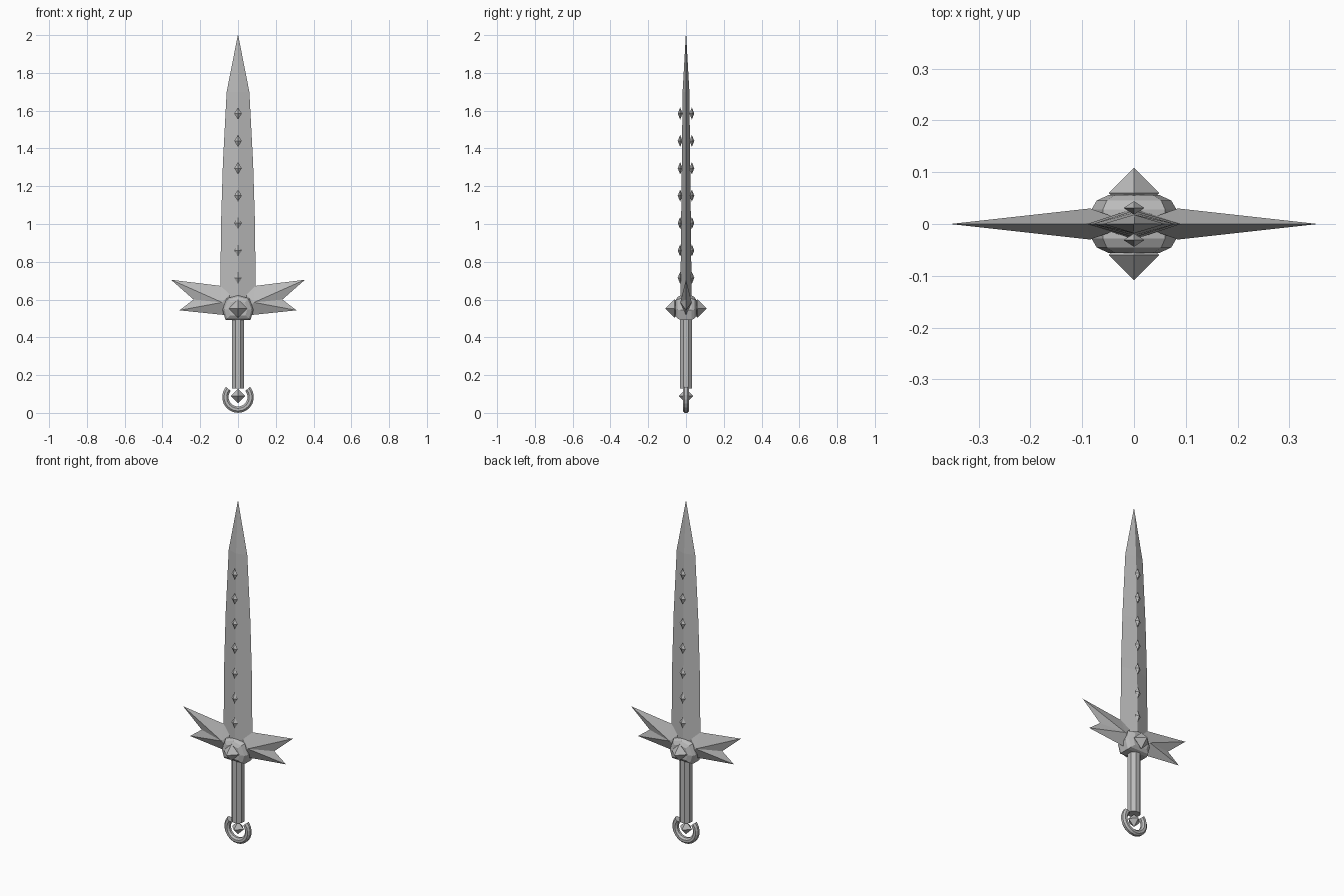
import bpy, bmesh, math
from mathutils import Vector

cube = bpy.data.objects.get("Cube")
if cube:
    bpy.data.objects.remove(cube, do_unlink=True)

steel = bpy.data.materials.new("grey_steel")
steel.use_nodes = True
GREY = (0.5, 0.5, 0.5, 1)
steel.diffuse_color = GREY
steel.node_tree.nodes["Principled BSDF"].inputs["Base Color"].default_value = GREY


def make(name, bm):
    bmesh.ops.recalc_face_normals(bm, faces=bm.faces)
    mesh = bpy.data.meshes.new(name)
    bm.to_mesh(mesh)
    bm.free()
    mesh.materials.append(steel)
    obj = bpy.data.objects.new(name, mesh)
    bpy.context.collection.objects.link(obj)
    return obj


def loft(bm, rings, closed=False):
    """Skin a list of equal-length point rings; cap the ends unless closed."""
    loops = [[bm.verts.new(p) for p in ring] for ring in rings]
    n = len(loops[0])
    for a, b in zip(loops, loops[1:]):
        for i in range(n):
            j = (i + 1) % n
            bm.faces.new((a[i], a[j], b[j], b[i]))
    bm.faces.new(loops[0])
    bm.faces.new(loops[-1])


def gem(name, centre, size):
    """Eight-sided gem with its points on the axes."""
    bm = bmesh.new()
    for k in range(3):
        for s in (-1, 1):
            p = Vector(centre)
            p[k] += s * size[k]
            bm.verts.new(p)
    bmesh.ops.convex_hull(bm, input=bm.verts)
    return make(name, bm)


# Blade: diamond section narrowing to a point
bm = bmesh.new()
rings = [[(w, 0, z), (0, t, z), (-w, 0, z), (0, -t, z)]
         for z, w, t in ((0.56, 0.094, 0.03), (1.0, 0.09, 0.026),
                         (1.32, 0.08, 0.022), (1.7, 0.06, 0.018), (2.0, 0.001, 0.001))]
loft(bm, rings)
make("blade", bm)

# Row of studs along both blade ridges
for i in range(7):
    for side, label in ((-1, "front"), (1, "back")):
        gem(f"{label}_stud_{i + 1}", (0, side * 0.031, 0.715 + i * 0.145), (0.02, 0.013, 0.032))

# Guard wings: forked outline fanned to a raised point on each face
outline = [(0, 0.67), (0.09, 0.672), (0.355, 0.705), (0.235, 0.6),
           (0.31, 0.543), (0.07, 0.518), (0, 0.518)]
for side, label in ((1, "left"), (-1, "right")):
    bm = bmesh.new()
    rim = [bm.verts.new((side * x, 0, z)) for x, z in outline]
    for y in (-0.03, 0.03):
        peak = bm.verts.new((side * 0.085, y, 0.585))
        for i in range(len(rim)):
            bm.faces.new((rim[i], rim[(i + 1) % len(rim)], peak))
    make(f"{label}_guard_wing", bm)

# Guard hub: faceted block with bevelled front and back
hub = [(0, 0.622), (0.06, 0.606), (0.082, 0.545), (0.066, 0.492), (-0.066, 0.492),
       (-0.082, 0.545), (-0.06, 0.606)]
bm = bmesh.new()
loft(bm, [[(x * s, y, 0.553 + (z - 0.553) * s) for x, z in hub]
          for y, s in ((-0.056, 0.6), (-0.045, 0.88), (-0.028, 1),
                       (0.028, 1), (0.045, 0.88), (0.056, 0.6))])
make("guard_hub", bm)
for side, label in ((-1, "front"), (1, "back")):
    gem(f"{label}_guard_gem", (0, side * 0.06, 0.553), (0.049, 0.049, 0.049))

# Eight-sided grip
bm = bmesh.new()
corners = [math.radians(22.5 + 45 * i) for i in range(8)]
loft(bm, [[(0.035 * math.cos(a), 0.035 * math.sin(a), z) for a in corners]
          for z in (0.13, 0.51)])
make("grip", bm)

# Pommel crescent: tube swept along an arc open at the top
bm = bmesh.new()
rings = []
for i in range(17):
    a = math.radians(-220 + 260 * i / 16)
    ring = []
    for t in corners:
        r = 0.067 + 0.018 * math.cos(t)
        ring.append((r * math.cos(a), 0.018 * math.sin(t), 0.084 + r * math.sin(a)))
    rings.append(ring)
loft(bm, rings)
make("pommel_crescent", bm)
gem("pommel_gem", (0, 0, 0.09), (0.038, 0.038, 0.038))
